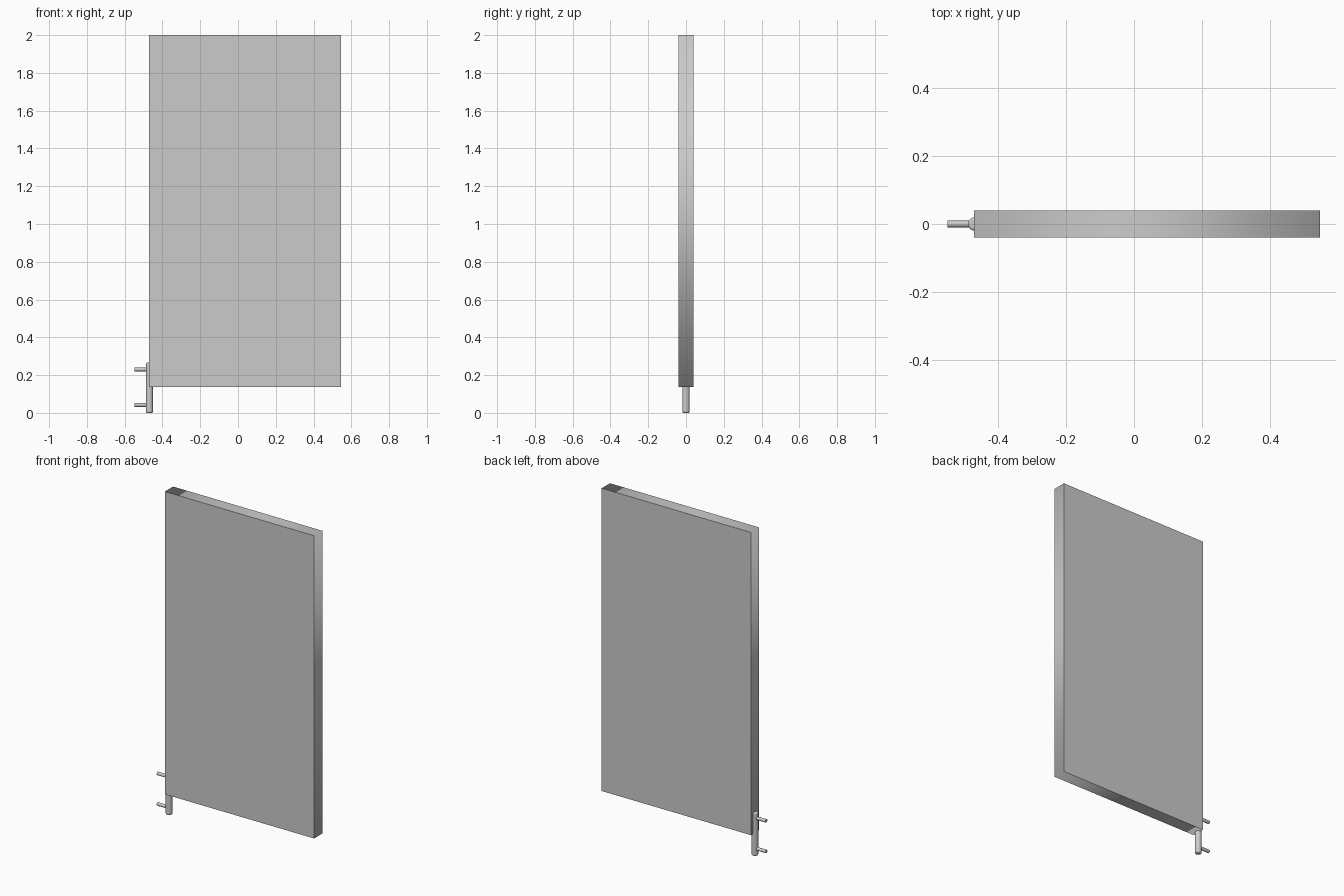
import bpy, bmesh, math

if "Cube" in bpy.data.objects:
    bpy.data.objects.remove(bpy.data.objects["Cube"])

def finish(name, bm):
    me = bpy.data.meshes.new(name)
    bm.to_mesh(me)
    bm.free()
    ob = bpy.data.objects.new(name, me)
    bpy.context.collection.objects.link(ob)
    return ob

# Panel: the rim shades smoothly around its corners, the two big faces stay flat
def panel(x0, x1, y, z0, z1):
    bm = bmesh.new()
    bmesh.ops.create_cube(bm, size=1)
    for v in bm.verts:
        v.co = (x1 if v.co.x > 0 else x0, math.copysign(y, v.co.y), z1 if v.co.z > 0 else z0)
    for f in bm.faces:
        f.smooth = True
    for e in bm.edges:
        e.smooth = e.verts[0].co.y * e.verts[1].co.y < 0
    return finish("door_panel", bm)

# Round bar with softened ends
def rod(name, radius, length, centre, along_x=False, soft=0.004):
    bpy.ops.mesh.primitive_cylinder_add(vertices=24, radius=radius, depth=length, location=centre,
                                        rotation=(0, math.pi / 2 if along_x else 0, 0))
    ob = bpy.context.object
    ob.name = name
    bev = ob.modifiers.new("soft_ends", 'BEVEL')
    bev.width = soft
    bev.segments = 3
    bev.limit_method = 'ANGLE'
    bev.angle_limit = math.radians(60)
    bpy.ops.object.shade_smooth_by_angle(angle=math.radians(40))
    return ob

panel(-0.47, 0.546, 0.04, 0.137, 2.0)

# Handle bar, half sunk into the panel's edge
rod("handle_bar", 0.019, 0.266, (-0.469, 0, 0.133), soft=0.007)

# Two mounting pins pointing outwards
for i, z in enumerate((0.042, 0.23)):
    rod(f"mounting_pin_{i + 1}", 0.01, 0.08, (-0.508, 0, z), True, 0.002)
